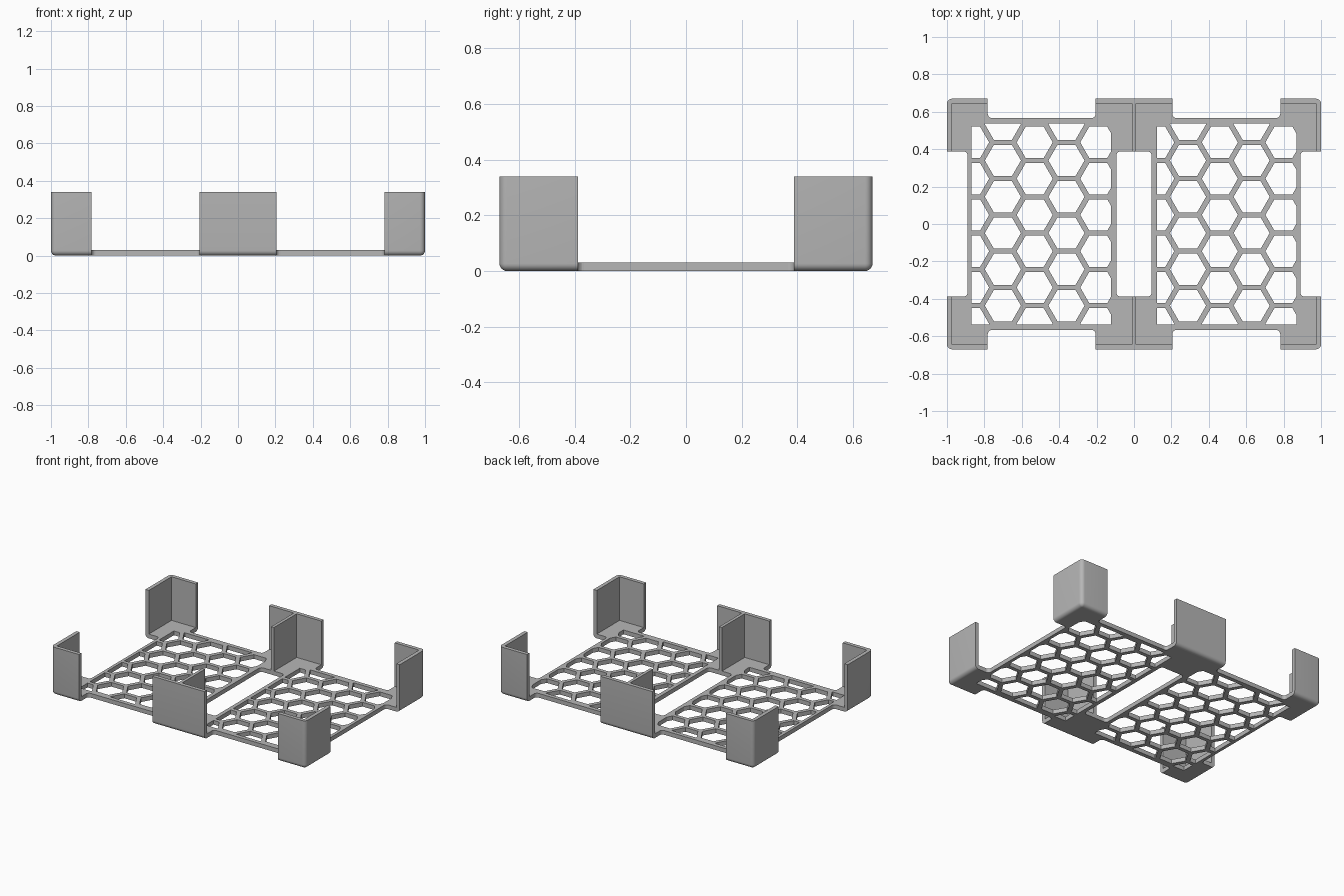
import bpy, bmesh, math
from mathutils import Vector

cube = bpy.data.objects.get("Cube")
if cube:
    bpy.data.objects.remove(cube, do_unlink=True)

# One plain grey plastic
grey = bpy.data.materials.new("grey_plastic")
grey.use_nodes = True
colour = (0.47, 0.47, 0.47, 1)
grey.diffuse_color = colour
grey.node_tree.nodes["Principled BSDF"].inputs["Base Color"].default_value = colour

HX, HY, HEIGHT = 1.0, 0.67, 0.34        # outer half sizes and wall height
WALL, FLOOR = 0.027, 0.03               # wall and floor thickness
ARM_X, ARM_Y = 0.782, 0.388             # where corner walls end
MID = 0.205                             # half width of the middle walls
EDGE_X, EDGE_Y, SLOT = 0.89, 0.567, 0.094
TRAY = 0.495                            # tray centre offset
CLIP_X, CLIP_Y = 0.373, 0.538           # half size of the perforated area


def select(ob):
    bpy.ops.object.select_all(action='DESELECT')
    ob.select_set(True)
    bpy.context.view_layer.objects.active = ob


def finish(bm, name):
    bmesh.ops.remove_doubles(bm, verts=bm.verts, dist=1e-5)
    bmesh.ops.dissolve_degenerate(bm, edges=bm.edges, dist=1e-5)
    bmesh.ops.recalc_face_normals(bm, faces=bm.faces)
    mesh = bpy.data.meshes.new(name)
    bm.to_mesh(mesh)
    bm.free()
    mesh.materials.append(grey)
    ob = bpy.data.objects.new(name, mesh)
    bpy.context.collection.objects.link(ob)
    select(ob)
    bpy.ops.object.shade_smooth_by_angle(angle=math.radians(35))
    return ob


def fillet(points, radius=0.022, steps=5):
    """Round the points flagged True in a closed outline."""
    out = []
    for i, (x, y, rounded) in enumerate(points):
        p = Vector((x, y))
        if not rounded:
            out.append(p)
            continue
        a = (Vector(points[i - 1][:2]) - p).normalized()
        b = (Vector(points[(i + 1) % len(points)][:2]) - p).normalized()
        for k in range(steps + 1):
            t = k / steps * math.pi / 2
            out.append(p + radius * (a * (1 - math.sin(t)) + b * (1 - math.cos(t))))
    return out


def clip(poly):
    """Trim a polygon to the perforated rectangle."""
    for axis, limit in ((0, CLIP_X), (1, CLIP_Y)):
        for sign in (1, -1):
            result = []
            for i, b in enumerate(poly):
                a = poly[i - 1]
                da, db = limit - sign * a[axis], limit - sign * b[axis]
                if (da >= 0) != (db >= 0):
                    result.append(a.lerp(b, da / (da - db)))
                if db >= 0:
                    result.append(b)
            poly = result
    return poly


# Floor: outline, centre slot and honeycomb holes, filled and extruded
quarter = [(EDGE_X, ARM_Y, True), (HX - WALL, ARM_Y, False),
           (HX - WALL, HY - WALL, False), (ARM_X, HY - WALL, False),
           (ARM_X, EDGE_Y, True), (MID, EDGE_Y, True), (MID, HY - WALL, False)]
half = quarter + [(-x, y, f) for x, y, f in reversed(quarter)]
outline = half + [(x, -y, f) for x, y, f in reversed(half)]
slot = [(SLOT, ARM_Y, True), (-SLOT, ARM_Y, True),
        (-SLOT, -ARM_Y, True), (SLOT, -ARM_Y, True)]
loops = [fillet(outline), fillet(slot)]

PITCH, COLUMN, APOTHEM = 0.194, 0.17, 0.0835
radius = APOTHEM / math.cos(math.pi / 6)
for col in range(5):
    cx = -0.376 + COLUMN * col
    top = 0.4365 + (PITCH / 2 if col % 2 else 0)
    for row in range(6):
        centre = Vector((cx, top - PITCH * row))
        hexagon = [centre + radius * Vector((math.cos(k * math.pi / 3),
                                             math.sin(k * math.pi / 3)))
                   for k in range(6)]
        hole = clip(hexagon)
        if len(hole) > 2:
            for side in (-TRAY, TRAY):
                loops.append([p + Vector((side, 0)) for p in hole])

curve = bpy.data.curves.new("honeycomb_floor", 'CURVE')
curve.dimensions = '2D'
curve.fill_mode = 'BOTH'
curve.extrude = FLOOR / 2
for loop in loops:
    spline = curve.splines.new('POLY')
    spline.points.add(len(loop) - 1)
    for point, p in zip(spline.points, loop):
        point.co = (p.x, p.y, 0, 1)
    spline.use_cyclic_u = True
curve.materials.append(grey)
floor = bpy.data.objects.new("honeycomb_floor", curve)
floor.location.z = FLOOR / 2
bpy.context.collection.objects.link(floor)
select(floor)
bpy.ops.object.convert(target='MESH')
floor = bpy.context.view_layer.objects.active
bpy.ops.object.shade_flat()

# Wall section: (inset from the outer face, height), rounded at the bottom
STEPS = 6
section = [(WALL, HEIGHT), (WALL, 0)]
for k in range(1, STEPS + 1):
    t = k / STEPS * math.pi / 2
    section.append((WALL * (1 - math.sin(t)), WALL * (1 - math.cos(t))))
section.append((0, HEIGHT))


def sweep(name, path, sx=1, sy=1):
    """Sweep the wall section along (inner point, outward direction) stations."""
    bm = bmesh.new()
    rings = []
    for inner, out in path:
        ring = []
        for inset, z in section:
            p = inner + out * (WALL - inset)
            ring.append(bm.verts.new((p.x * sx, p.y * sy, z)))
        rings.append(ring)
    n = len(section)
    for a, b in zip(rings, rings[1:]):
        for i in range(n):
            j = (i + 1) % n
            bm.faces.new((a[i], a[j], b[j], b[i]))
    bm.faces.new(rings[0])
    bm.faces.new(rings[-1])
    return finish(bm, name)


# Four L-shaped corner walls
corner = Vector((HX - WALL, HY - WALL))
corner_path = [(Vector((corner.x, ARM_Y)), Vector((1, 0)))]
for k in range(STEPS + 1):
    t = k / STEPS * math.pi / 2
    corner_path.append((corner, Vector((math.cos(t), math.sin(t)))))
corner_path.append((Vector((ARM_X, corner.y)), Vector((0, 1))))

middle_path = [(Vector((x, HY - WALL)), Vector((0, 1))) for x in (MID, -MID)]

for sy, end in ((-1, "front"), (1, "back")):
    for sx, side in ((1, "left"), (-1, "right")):
        sweep(f"{end}_{side}_corner_wall", corner_path, sx, sy)

    # Middle wall with its divider between the two trays
    sweep(f"{end}_middle_wall", middle_path, 1, sy)
    bm = bmesh.new()
    bmesh.ops.create_cube(bm, size=1)
    depth = HY - WALL - ARM_Y
    bmesh.ops.scale(bm, vec=(0.022, depth, HEIGHT), verts=bm.verts)
    bmesh.ops.translate(bm, vec=(0, sy * (ARM_Y + depth / 2), HEIGHT / 2), verts=bm.verts)
    finish(bm, f"{end}_divider")
